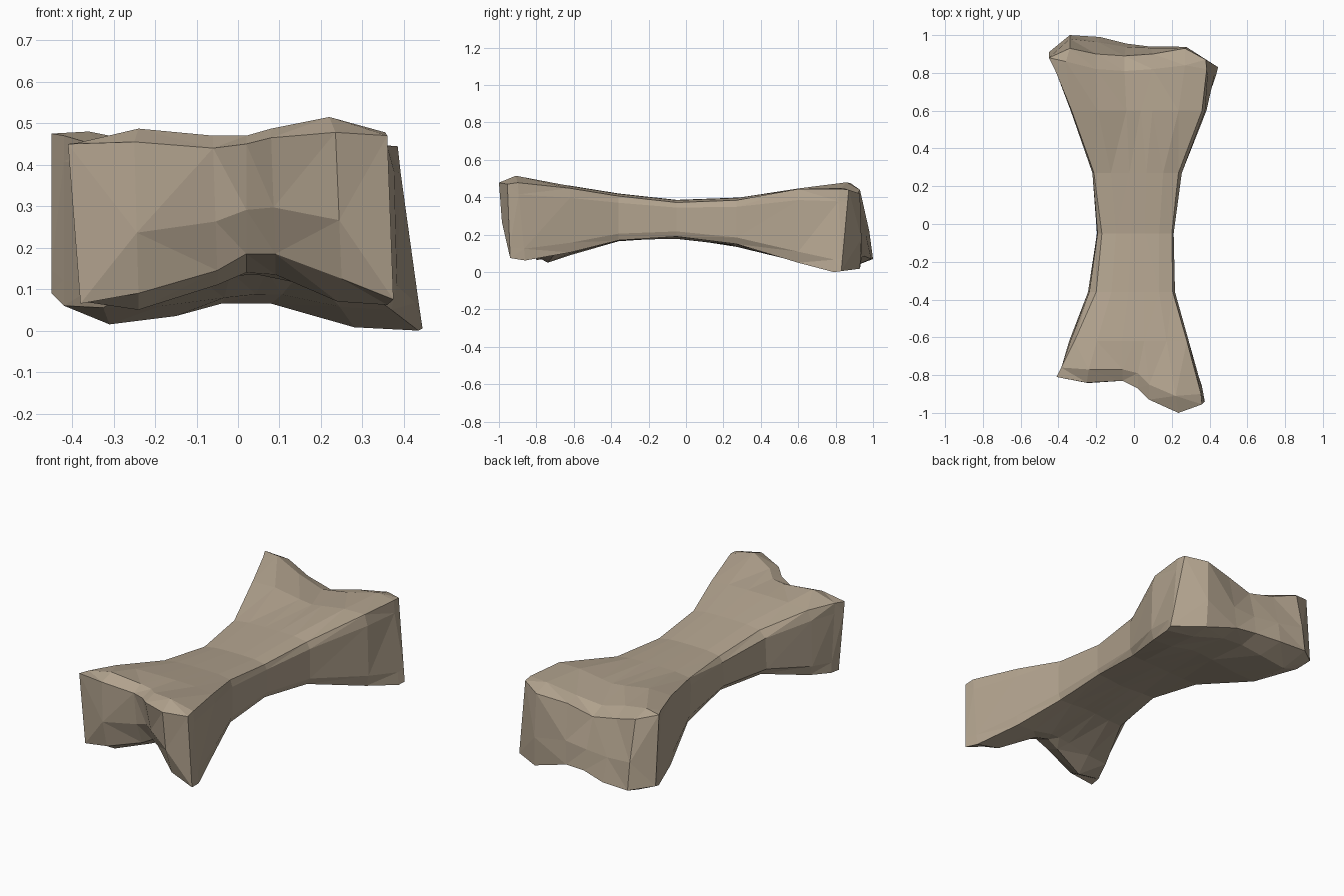
import bpy, bmesh
from mathutils import Vector

if "Cube" in bpy.data.objects:
    bpy.data.objects.remove(bpy.data.objects["Cube"])

COLS = (0, .2, .42, .53, .62, .82, 1)      # column positions across the shaft
CROWN = (0, .012, .014, .014, .014, .012, 0)
NOTCH = (0, .15, .75, 1, 1, .2, 0)         # how strongly the underside arches per column
DIP = (0, .2, .8, 1, .8, .3, 0)            # how strongly the top sags per column


def station(y, top_l, top_r, bot_l, bot_r, z_top, z_bot_l, z_bot_r, arch, bev_l, bev_r, dip=0):
    """Cross-section of the shaft: crowned or sagging top, arched underside, bevelled sides."""
    top = [(top_l + (top_r - top_l) * u, y, z_top - .014 + c - dip * d)
           for u, c, d in zip(COLS, CROWN, DIP)]
    bot = [(bot_l + (bot_r - bot_l) * u, y, z_bot_l + (z_bot_r - z_bot_l) * u + arch * n)
           for u, n in zip(COLS, NOTCH)]
    return top, bot, bev_l, bev_r


# End outlines: two lobes with a groove between them
front_edge = (
    [(-.41, -.81, .45), (-.25, -.84, .455), (-.06, -.83, .44), (.02, -.87, .45),
     (.08, -.93, .465), (.235, -1.0, .478), (.36, -.955, .47)],
    [(-.38, -.80, .065), (-.24, -.81, .09), (-.05, -.77, .145), (.02, -.78, .185),
     (.09, -.83, .185), (.25, -.94, .125), (.375, -.94, .075)], 0, 0)
front_ridge = (
    [(-.385, -.76, .453), (-.24, -.77, .487), (-.06, -.77, .47), (.02, -.79, .47),
     (.08, -.85, .487), (.22, -.91, .515), (.355, -.90, .478)],
    [(-.375, -.74, .07), (-.24, -.74, .05), (-.05, -.69, .11), (.02, -.68, .14),
     (.09, -.70, .135), (.24, -.83, .07), (.36, -.86, .062)], 0, 0)
back_ridge = (
    [(-.42, .82, .47), (-.36, .86, .48), (-.2, .82, .437), (-.05, .81, .395),
     (.1, .82, .415), (.27, .84, .45), (.385, .82, .445)],
    [(-.42, .84, .06), (-.31, .86, .015), (-.15, .86, .035), (-.04, .84, .065),
     (.08, .83, .065), (.28, .82, .008), (.435, .79, 0)], 0, 0)
back_edge = (
    [(-.45, .88, .475), (-.34, .93, .44), (-.2, .90, .395), (-.05, .89, .362),
     (.1, .90, .40), (.27, .93, .42), (.38, .87, .44)],
    [(-.45, .91, .09), (-.34, 1.0, .07), (-.18, .99, .07), (-.04, .955, .085),
     (.08, .94, .08), (.28, .93, .018), (.445, .83, .005)], 0, 0)

sections = [
    front_edge,
    front_ridge,
    station(-.62, -.315, .28, -.325, .28, .462, .09, .105, .035, .02, .01),
    station(-.36, -.20, .205, -.21, .205, .42, .165, .17, .01, .035, .012),
    station(-.05, -.17, .20, -.175, .20, .386, .185, .19, -.01, .022, .01),
    station(.27, -.212, .235, -.20, .235, .398, .135, .15, 0, .01, .018),
    station(.60, -.33, .36, -.325, .37, .458, .055, .05, .035, .006, .015, .045),
    back_ridge,
    back_edge,
]

bm = bmesh.new()
add = bm.verts.new


def side(top, bot, out):
    """Two bevel points down one side, from top corner to bottom corner."""
    return [add(Vector(top).lerp(Vector(bot), t) + Vector((out, 0, 0))) for t in (.15, .85)]


rings = []
for top, bot, bl, br in sections:
    rings.append(([add(p) for p in top], side(top[-1], bot[-1], br),
                  [add(p) for p in bot], side(top[0], bot[0], -bl)))

# Skin between neighbouring sections
loops = [t + r + b[::-1] + l[::-1] for t, r, b, l in rings]
for a, b in zip(loops, loops[1:]):
    for i in range(len(a)):
        j = (i + 1) % len(a)
        bm.faces.new((a[i], a[j], b[j], b[i]))


def cap(ring, bulge):
    """Close an end with a lower-middle row that bulges slightly outward."""
    top, right, bot, left = ring
    mid = [add(t.co.lerp(b.co, .6) + Vector((0, bulge, 0))) for t, b in zip(top[1:-1], bot[1:-1])]
    for i in range(len(mid) - 1):
        bm.faces.new((top[i + 1], top[i + 2], mid[i + 1], mid[i]))
        bm.faces.new((mid[i], mid[i + 1], bot[i + 2], bot[i + 1]))
    for e, k, m, s in ((0, 1, mid[0], left), (-1, -2, mid[-1], right)):
        fan = [top[k], top[e], *s, bot[e], bot[k]]
        for p, q in zip(fan, fan[1:]):
            bm.faces.new((p, q, m))


cap(rings[0], -.02)
cap(rings[-1], .008)

# Flat facets all over
bmesh.ops.triangulate(bm, faces=bm.faces)
bmesh.ops.recalc_face_normals(bm, faces=bm.faces)

mesh = bpy.data.meshes.new("bone")
bm.to_mesh(mesh)
bm.free()
bone = bpy.data.objects.new("bone", mesh)
bpy.context.collection.objects.link(bone)

# Tan bone colour
mat = bpy.data.materials.new("tan_bone")
mat.diffuse_color = (.45, .37, .275, 1)
mat.use_nodes = True
mat.node_tree.nodes["Principled BSDF"].inputs["Base Color"].default_value = mat.diffuse_color
mesh.materials.append(mat)
